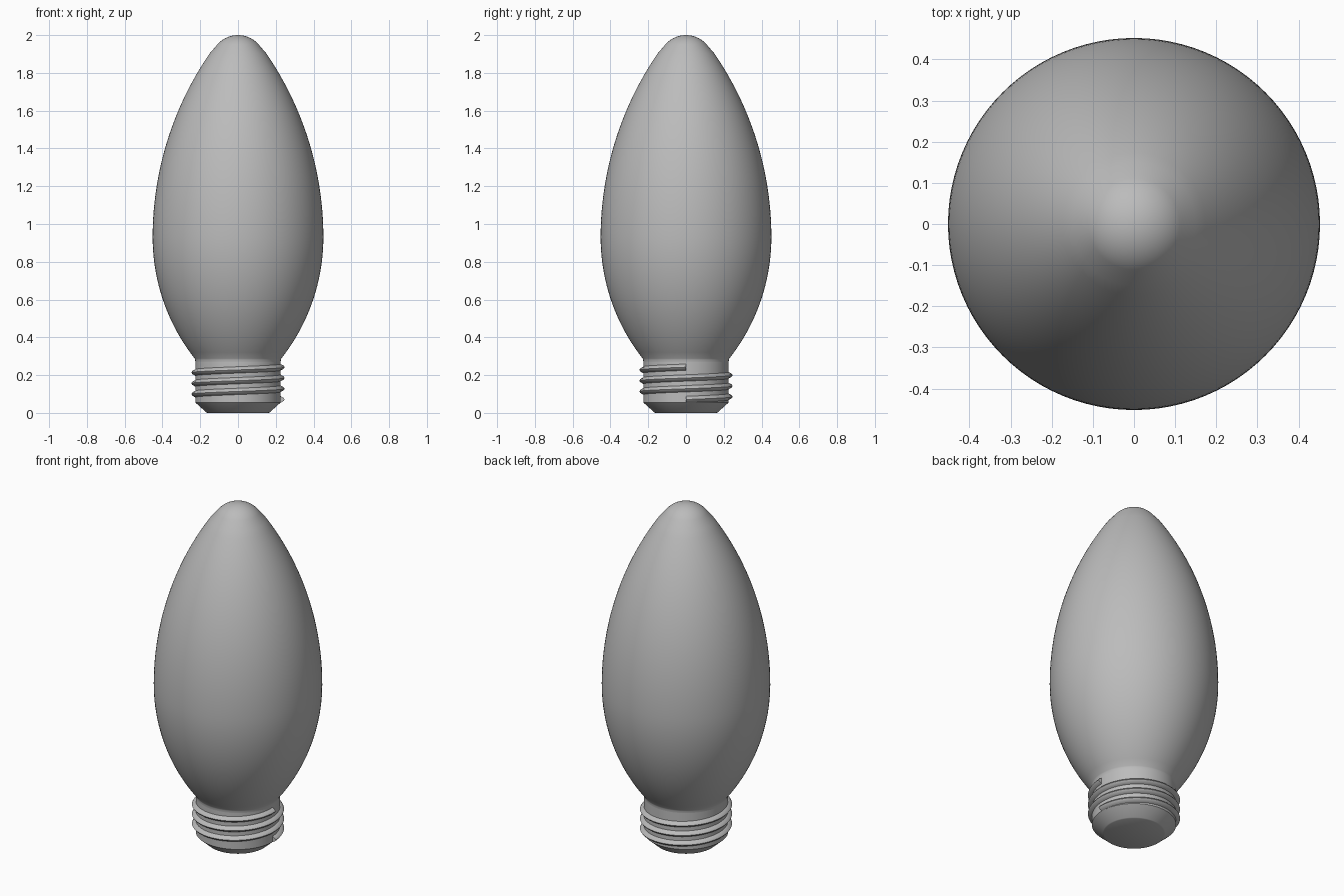
import bpy
import bmesh
from math import sin, cos, pi, sqrt

SEGMENTS = 96

if "Cube" in bpy.data.objects:
    bpy.data.objects.remove(bpy.data.objects["Cube"], do_unlink=True)

grey = bpy.data.materials.new("plain grey")
grey.use_nodes = True
colour = (0.5, 0.5, 0.5, 1)
grey.diffuse_color = colour
grey.node_tree.nodes["Principled BSDF"].inputs["Base Color"].default_value = colour


def finish(name, bm, angle):
    bmesh.ops.recalc_face_normals(bm, faces=bm.faces)
    mesh = bpy.data.meshes.new(name)
    bm.to_mesh(mesh)
    bm.free()
    mesh.materials.append(grey)
    obj = bpy.data.objects.new(name, mesh)
    bpy.context.collection.objects.link(obj)
    bpy.ops.object.select_all(action="DESELECT")
    obj.select_set(True)
    bpy.context.view_layer.objects.active = obj
    bpy.ops.object.shade_smooth_by_angle(angle=angle)


def lathe(name, profile, angle):
    """Spin (radius, height) points about the z axis."""
    bm = bmesh.new()
    verts = [bm.verts.new((r, 0, z)) for r, z in profile]
    edges = [bm.edges.new(pair) for pair in zip(verts, verts[1:])]
    bmesh.ops.spin(bm, geom=verts + edges, cent=(0, 0, 0), axis=(0, 0, 1),
                   angle=2 * pi, steps=SEGMENTS, use_merge=True)
    bmesh.ops.remove_doubles(bm, verts=bm.verts, dist=0.0001)
    finish(name, bm, angle)


# Glass: lower arc, upper arc and rounded tip, joined above a short neck
wide_r, wide_z = 0.452, 0.93


def side(z, arc):
    return wide_r - arc + sqrt(arc ** 2 - (z - wide_z) ** 2)


low_z, high_z = 0.288, 1.94
profile = [(0.226, 0.27), (0.227, 0.282)]
for i in range(20):
    z = low_z + (wide_z - low_z) * i / 20
    profile.append((side(z, 1.037), z))
for i in range(28):
    z = wide_z + (high_z - wide_z) * i / 28
    profile.append((side(z, 1.718), z))
tip_r, tip_start = 0.146, 0.63
for i in range(13):
    a = tip_start + (pi / 2 - tip_start) * i / 12
    profile.append((tip_r * cos(a), 2 - tip_r + tip_r * sin(a)))
lathe("glass_bulb", profile, 1.0)

# Screw base: straight sleeve and bevelled foot
lathe("base_sleeve", [(0.226, 0.27), (0.226, 0.055)], 0.5)
lathe("base_foot", [(0.226, 0.055), (0.168, 0.003), (0.162, 0), (0, 0)], 0.5)

# Thread: three right-handed turns of a rounded ridge with blunt ends
turns, start_z, pitch = 3, 0.071, 0.057
section = [(0.215, -0.02), (0.226, -0.017), (0.242, -0.008), (0.247, 0),
           (0.242, 0.008), (0.226, 0.017), (0.215, 0.02)]
bm = bmesh.new()
rings = []
for i in range(turns * SEGMENTS + 1):
    turn = i / SEGMENTS
    a = 2 * pi * turn
    rings.append([bm.verts.new((r * cos(a), r * sin(a), start_z + pitch * turn + h))
                  for r, h in section])
for one, two in zip(rings, rings[1:]):
    for k in range(len(section)):
        n = (k + 1) % len(section)
        bm.faces.new((one[k], one[n], two[n], two[k]))
bm.faces.new(rings[0])
bm.faces.new(rings[-1])
finish("screw_thread", bm, 0.6)
